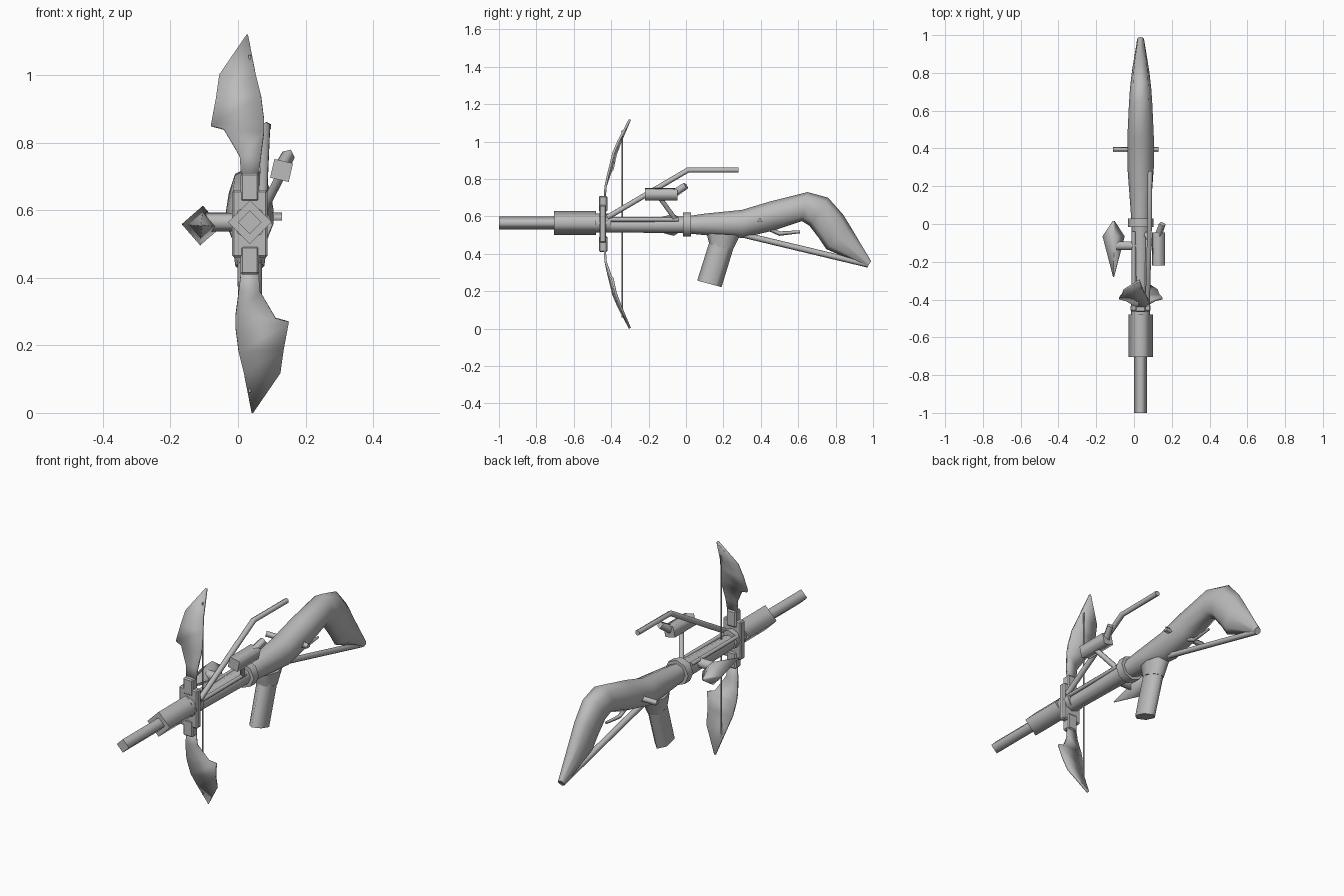
import bpy, bmesh, math
from mathutils import Vector

if "Cube" in bpy.data.objects:
    bpy.data.objects.remove(bpy.data.objects["Cube"], do_unlink=True)

CX, CZ = 0.035, 0.565   # bore axis

grey = bpy.data.materials.new("plain_grey")
grey.use_nodes = True
grey.diffuse_color = (0.5, 0.5, 0.5, 1)
grey.node_tree.nodes["Principled BSDF"].inputs["Base Color"].default_value = (0.5, 0.5, 0.5, 1)


def finish(name, bm):
    bmesh.ops.recalc_face_normals(bm, faces=bm.faces[:])
    mesh = bpy.data.meshes.new(name)
    bm.to_mesh(mesh)
    bm.free()
    mesh.materials.append(grey)
    obj = bpy.data.objects.new(name, mesh)
    bpy.context.collection.objects.link(obj)
    return obj


def skin(name, rings):
    """Smooth sides between rings, flat end caps."""
    bm = bmesh.new()
    loops = [[bm.verts.new(p) for p in ring] for ring in rings]
    n = len(loops[0])
    for a, b in zip(loops, loops[1:]):
        for i in range(n):
            j = (i + 1) % n
            bm.faces.new((a[i], a[j], b[j], b[i])).smooth = True
    bm.faces.new(loops[0])
    bm.faces.new(loops[-1])
    return finish(name, bm)


def tube(name, path, radii, sides=6, turn=0):
    """Polygonal tube along a path, one radius or one per point."""
    pts = [Vector(p) for p in path]
    if not isinstance(radii, (list, tuple)):
        radii = [radii] * len(pts)
    rings = []
    for i, p in enumerate(pts):
        t = (pts[min(i + 1, len(pts) - 1)] - pts[max(i - 1, 0)]).normalized()
        ref = Vector((0, 0, 1)) if abs(t.z) < 0.9 else Vector((0, 1, 0))
        side = t.cross(ref).normalized()
        up = side.cross(t)
        angles = [math.radians(turn) + math.tau * k / sides for k in range(sides)]
        rings.append([p + radii[i] * (up * math.cos(a) + side * math.sin(a)) for a in angles])
    return skin(name, rings)


def loft(name, sections, sides=8, x=CX):
    """Oval sections between two (y, z) points with a half width."""
    rings = []
    for top, low, half in sections:
        t, l = Vector((x, *top)), Vector((x, *low))
        mid, arm = (t + l) / 2, (t - l) / 2
        rings.append([mid + arm * math.cos(a) + Vector((half * math.sin(a), 0, 0))
                      for a in (math.tau * k / sides for k in range(sides))])
    return skin(name, rings)


def box(name, centre, size, bevel=0.006):
    bm = bmesh.new()
    bmesh.ops.create_cube(bm, size=1)
    for v in bm.verts:
        v.co = Vector([c + s * q for c, s, q in zip(centre, size, v.co)])
    obj = finish(name, bm)
    mod = obj.modifiers.new("bevel", "BEVEL")
    mod.width, mod.segments = bevel, 1
    return obj


def along(y0, y1, x=CX, z=CZ):
    return [(x, y0, z), (x, y1, z)]


# Barrel and muzzle block, diamond in section
tube("barrel", along(-1, -0.69), 0.035, 4)
tube("muzzle_block", along(-0.705, -0.48), 0.065, 4)
tube("muzzle_neck", along(-0.485, -0.4), 0.05, 8)

# Body and bent stock
loft("body_and_stock", [
    ((-0.42, 0.59), (-0.42, 0.515), 0.038),
    ((0, 0.6), (0, 0.51), 0.048),
    ((0.1, 0.615), (0.1, 0.5), 0.055),
    ((0.3, 0.635), (0.3, 0.485), 0.07),
    ((0.45, 0.68), (0.47, 0.525), 0.07),
    ((0.65, 0.73), (0.62, 0.575), 0.062),
    ((0.76, 0.7), (0.66, 0.55), 0.057),
    ((0.84, 0.61), (0.71, 0.485), 0.05),
    ((0.88, 0.545), (0.75, 0.425), 0.045),
    ((0.99, 0.36), (0.97, 0.33), 0.018),
])
loft("body_collar", [((y, 0.622), (y, 0.492), 0.067) for y in (-0.015, 0.028)])
for label, x in (("right", 0.0), ("left", 0.07)):
    tube(label + "_rail", [(x, -0.42, 0.583), (x, -0.04, 0.583)], 0.013, 4)
tube("stock_strut", [(CX, 0.28, 0.508), (CX, 0.975, 0.342)], 0.016)
tube("cross_pin", [(-0.11, 0.395, 0.578), (0.13, 0.395, 0.578)], 0.016, 3)

# Trigger, grip and its mount
tube("trigger", [(CX, 0.42, 0.545), (CX, 0.5, 0.508), (CX, 0.61, 0.518)], [0.012, 0.012, 0.008], 4)
loft("grip_mount", [((0.29, 0.5), (0.11, 0.51), 0.052), ((0.25, 0.42), (0.125, 0.45), 0.043)])
loft("grip", [((0.26, 0.45), (0.13, 0.48), 0.042), ((0.19, 0.222), (0.06, 0.257), 0.04)], 6)

# Bow riser, limb clamps and string
box("bow_riser", (CX, -0.445, 0.56), (0.105, 0.035, 0.2))
for label, z in (("upper", 0.668), ("lower", 0.452)):
    box(label + "_limb_clamp", (CX, -0.443, z), (0.055, 0.045, 0.085))
tube("bow_string", [(CX, -0.34, 0.06), (CX, -0.34, 1.06)], 0.004, 4)

# Blade limbs: rows of right x, right z, left x, left z, y
ROWS = [
    (0.01, 0.69, 0.06, 0.69, -0.435),
    (0.005, 0.76, 0.068, 0.76, -0.43),
    (-0.042, 0.84, 0.077, 0.83, -0.415),
    (-0.08, 0.85, 0.077, 0.87, -0.405),
    (-0.065, 0.93, 0.068, 0.94, -0.388),
    (-0.055, 1.0, 0.053, 1.0, -0.362),
    (0.026, 1.118, 0.03, 1.118, -0.3),
]
for label, flip in (("upper", False), ("lower", True)):
    bm = bmesh.new()
    pairs = []
    for xa, za, xb, zb, y in ROWS:
        pair = []
        for x, z in ((xa, za), (xb, zb)):
            back = 0.012 if x < 0 else 0
            if flip:
                x, z = 2 * CX - x, 1.12 - z
            pair.append(bm.verts.new((x, y + back, z)))
        pairs.append(pair)
    for (a, b), (c, d) in zip(pairs, pairs[1:]):
        bm.faces.new((a, b, d, c)).smooth = True
    blade = finish(label + "_blade_limb", bm)
    mod = blade.modifiers.new("thickness", "SOLIDIFY")
    mod.thickness, mod.offset = 0.012, 0

# Raised sighting bar
tube("sight_bar", [(0.072, -0.42, 0.595), (0.083, 0.01, 0.848), (0.085, 0.28, 0.848)], 0.014)

# Side scope on a slanted leg
tube("scope", along(-0.22, -0.045, 0.129, 0.718), 0.04, 4, 58)
tube("scope_eyepiece", [(0.13, -0.055, 0.728), (0.15, 0.0, 0.765)], [0.022, 0.02], 4, 30)
tube("scope_leg", [(0.125, -0.14, 0.7), (0.06, -0.05, 0.575)], 0.014)

# Pointed counterweight on the right side
tube("counterweight", [(-0.108, -0.28, CZ - 0.01), (-0.108, -0.065, CZ - 0.01), (-0.108, 0.015, CZ - 0.01)],
     [0.003, 0.059, 0.006], 4, 4)
tube("counterweight_arm", [(-0.1, -0.115, CZ), (CX, -0.115, CZ)], 0.027)
